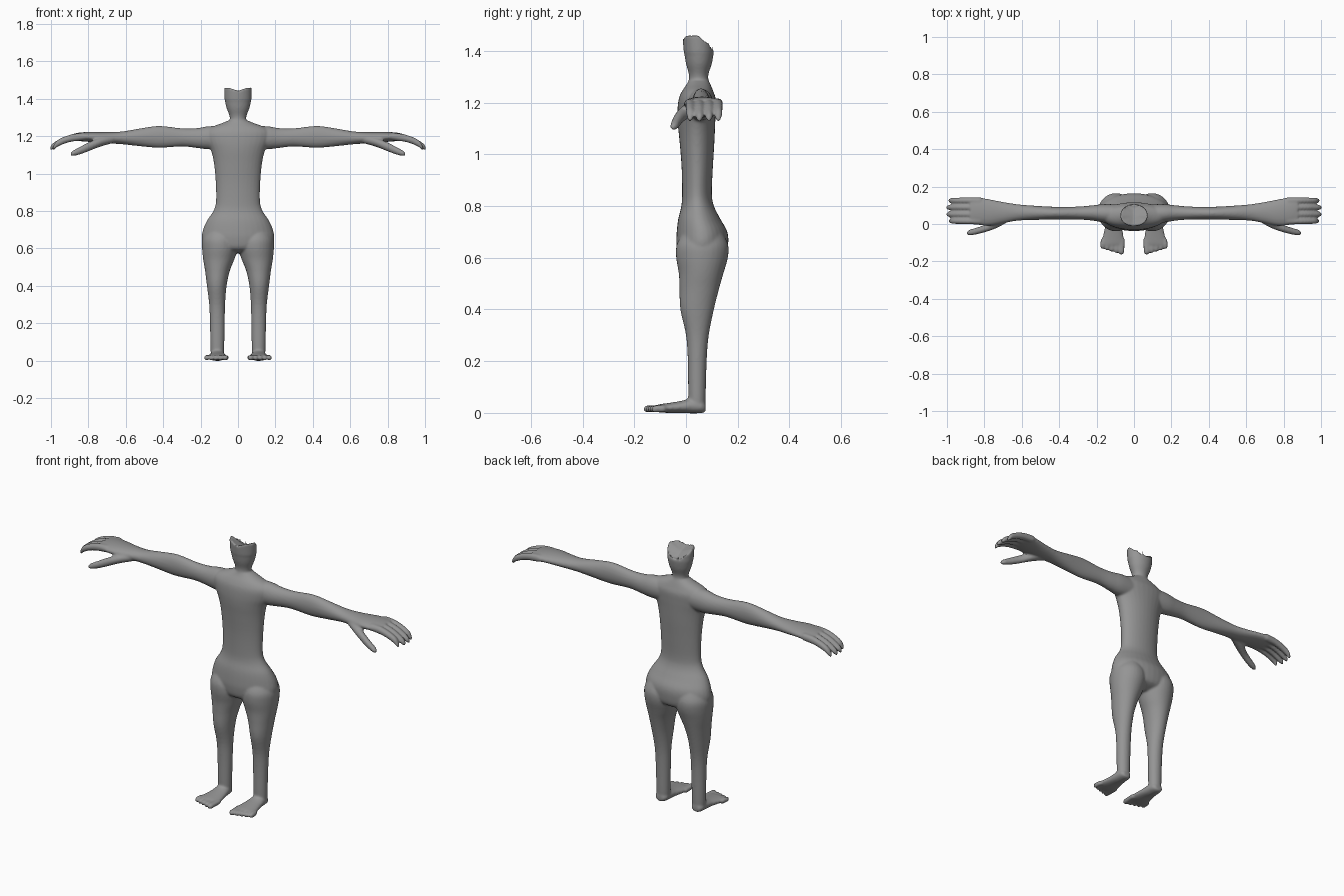
import bpy, bmesh, math
from mathutils import Vector

SEGS = 32
bm = bmesh.new()


def smooth_rows(rows, steps=4):
    """Catmull-Rom interpolation between the key sections."""
    out = []
    for i in range(len(rows) - 1):
        p0, p1 = rows[max(i - 1, 0)], rows[i]
        p2, p3 = rows[i + 1], rows[min(i + 2, len(rows) - 1)]
        for s in range(steps):
            t = s / steps
            out.append([0.5 * (2 * b + (c - a) * t + (2 * a - 5 * b + 4 * c - d) * t * t
                               + (3 * b - a - 3 * c + d) * t ** 3)
                        for a, b, c, d in zip(p0, p1, p2, p3)])
    return out + [list(rows[-1])]


def loft(axis, rows, side=1, shape_end=None):
    """Closed skin over oval sections: (position, u_min, u_max, v_min, v_max)."""
    rings = []
    for t, u0, u1, v0, v1 in smooth_rows(rows):
        ring = []
        for k in range(SEGS):
            a = 2 * math.pi * k / SEGS
            u = (u0 + u1) / 2 + (u1 - u0) / 2 * math.cos(a)
            v = (v0 + v1) / 2 + (v1 - v0) / 2 * math.sin(a)
            co = {'x': (t, u, v), 'y': (u, t, v), 'z': (u, v, t)}[axis]
            ring.append(bm.verts.new((co[0] * side, co[1], co[2])))
        rings.append(ring)
    if shape_end:
        for v in rings[-1]:
            v.co.z = shape_end(v.co)
    faces = []
    for a, b in zip(rings, rings[1:]):
        for k in range(SEGS):
            n = (k + 1) % SEGS
            faces.append(bm.faces.new((a[k], a[n], b[n], b[k])))
    for ring, dip in ((rings[0], 0), (rings[-1], 0.015 if shape_end else 0)):
        mid = sum((v.co for v in ring), Vector()) / SEGS
        c = bm.verts.new(mid - Vector((0, 0, dip)))
        for k in range(SEGS):
            faces.append(bm.faces.new((ring[k], ring[(k + 1) % SEGS], c)))
    bmesh.ops.recalc_face_normals(bm, faces=faces)


def digit(axis, points, side):
    """Finger, thumb or toe: (position, u, v, u_radius, v_radius)."""
    loft(axis, [(t, u - r, u + r, v - s, v + s) for t, u, v, r, s in points], side)


# Torso with hips and sloping shoulders
loft('z', [
    (0.575, -0.11, 0.11, 0.02, 0.10), (0.60, -0.17, 0.17, -0.025, 0.15),
    (0.65, -0.193, 0.193, -0.037, 0.163), (0.70, -0.187, 0.187, -0.036, 0.16),
    (0.75, -0.165, 0.165, -0.03, 0.133), (0.80, -0.132, 0.132, -0.018, 0.108),
    (0.85, -0.118, 0.118, -0.015, 0.10), (0.95, -0.119, 0.119, -0.017, 0.104),
    (1.05, -0.128, 0.128, -0.025, 0.11), (1.12, -0.143, 0.143, -0.032, 0.113),
    (1.17, -0.165, 0.165, -0.033, 0.115), (1.215, -0.175, 0.175, -0.028, 0.115),
    (1.245, -0.15, 0.15, -0.015, 0.105), (1.27, -0.085, 0.085, 0.002, 0.095),
    (1.285, -0.05, 0.05, 0.01, 0.088)])


# Neck widening to a slanted, notched crown
def crown(co):
    return (1.463 - 1.0 * max(0, co.y - 0.048)
            - 0.018 * max(0, 1 - abs(co.x) / 0.05))


loft('z', [
    (1.22, -0.055, 0.055, 0.012, 0.09), (1.28, -0.044, 0.044, 0.011, 0.087),
    (1.31, -0.046, 0.046, 0.011, 0.087), (1.35, -0.061, 0.061, 0.0, 0.10),
    (1.39, -0.07, 0.07, -0.006, 0.107), (1.405, -0.072, 0.072, -0.009, 0.107)])
loft('z', [
    (1.36, -0.064, 0.064, -0.002, 0.102), (1.39, -0.07, 0.07, -0.007, 0.106),
    (1.398, -0.072, 0.072, -0.009, 0.106), (1.46, -0.074, 0.074, -0.014, 0.105)],
    shape_end=crown)

for side in (-1, 1):
    # Arm and palm
    loft('x', [
        (0.08, 0.005, 0.105, 1.13, 1.255), (0.16, 0.008, 0.106, 1.13, 1.253),
        (0.22, 0.018, 0.10, 1.137, 1.243), (0.30, 0.024, 0.093, 1.145, 1.242),
        (0.42, 0.024, 0.092, 1.138, 1.255), (0.52, 0.022, 0.097, 1.146, 1.242),
        (0.62, 0.018, 0.105, 1.157, 1.225), (0.70, 0.004, 0.118, 1.162, 1.222),
        (0.77, -0.008, 0.132, 1.168, 1.223), (0.83, -0.006, 0.142, 1.172, 1.221),
        (0.875, 0.0, 0.142, 1.178, 1.215)], side)
    # Fingers
    for y, tip in ((0.016, 0.99), (0.052, 1.003), (0.089, 1.003), (0.125, 0.992)):
        digit('x', [(0.82, y, 1.197, 0.018, 0.02), (0.88, y, 1.192, 0.0175, 0.02),
                    (0.93, y, 1.178, 0.0165, 0.019), (0.97, y, 1.158, 0.015, 0.018),
                    (tip - 0.007, y, 1.142, 0.012, 0.015), (tip, y, 1.135, 0.005, 0.007)],
              side)
    # Thumb
    digit('x', [(0.66, 0.04, 1.185, 0.02, 0.02), (0.73, 0.01, 1.17, 0.03, 0.024),
                (0.79, -0.021, 1.147, 0.021, 0.024), (0.84, -0.037, 1.125, 0.018, 0.021),
                (0.88, -0.046, 1.109, 0.015, 0.015), (0.894, -0.049, 1.104, 0.006, 0.007)],
          side)
    # Leg
    loft('z', [
        (0.012, 0.078, 0.143, 0.015, 0.073), (0.06, 0.074, 0.147, 0.009, 0.076),
        (0.20, 0.071, 0.15, 0.007, 0.08), (0.30, 0.069, 0.154, 0.0, 0.088),
        (0.40, 0.061, 0.166, -0.022, 0.108), (0.48, 0.044, 0.176, -0.025, 0.128),
        (0.54, 0.02, 0.186, -0.028, 0.145), (0.60, 0.002, 0.192, -0.038, 0.162),
        (0.65, 0.004, 0.19, -0.036, 0.163), (0.70, 0.03, 0.165, -0.01, 0.14)], side)
    # Foot
    loft('y', [
        (0.076, 0.092, 0.132, 0.004, 0.035), (0.06, 0.077, 0.145, -0.001, 0.05),
        (0.02, 0.071, 0.15, -0.002, 0.056), (-0.02, 0.064, 0.156, 0.0, 0.046),
        (-0.07, 0.055, 0.168, 0.0, 0.038), (-0.105, 0.053, 0.175, 0.002, 0.033),
        (-0.118, 0.06, 0.17, 0.006, 0.028)], side)
    # Toes, longest on the inside
    for i in range(5):
        r = 0.0165 if i == 0 else 0.0125
        x, tip = 0.068 + 0.0245 * i + (0.002 if i else 0), -0.163 + 0.0075 * i
        digit('y', [(-0.08, x - 0.003, 0.016, r, 0.013), (tip + 0.025, x, 0.016, r, 0.014),
                    (tip + 0.007, x, 0.015, r * 0.85, 0.013), (tip, x, 0.014, r * 0.4, 0.006)],
              side)

# Fuse all parts into one smooth skin
mesh = bpy.data.meshes.new("body")
bm.to_mesh(mesh)
bm.free()
body = bpy.data.objects.new("body", mesh)
bpy.context.collection.objects.link(body)
grey = bpy.data.materials.new("grey")
grey.diffuse_color = (0.3, 0.3, 0.3, 1)
mesh.materials.append(grey)
fuse = body.modifiers.new("fuse", 'REMESH')
fuse.mode = 'VOXEL'
fuse.voxel_size = 0.006
fuse.use_smooth_shade = True
relax = body.modifiers.new("relax", 'SMOOTH')
relax.factor = 0.5
relax.iterations = 5
